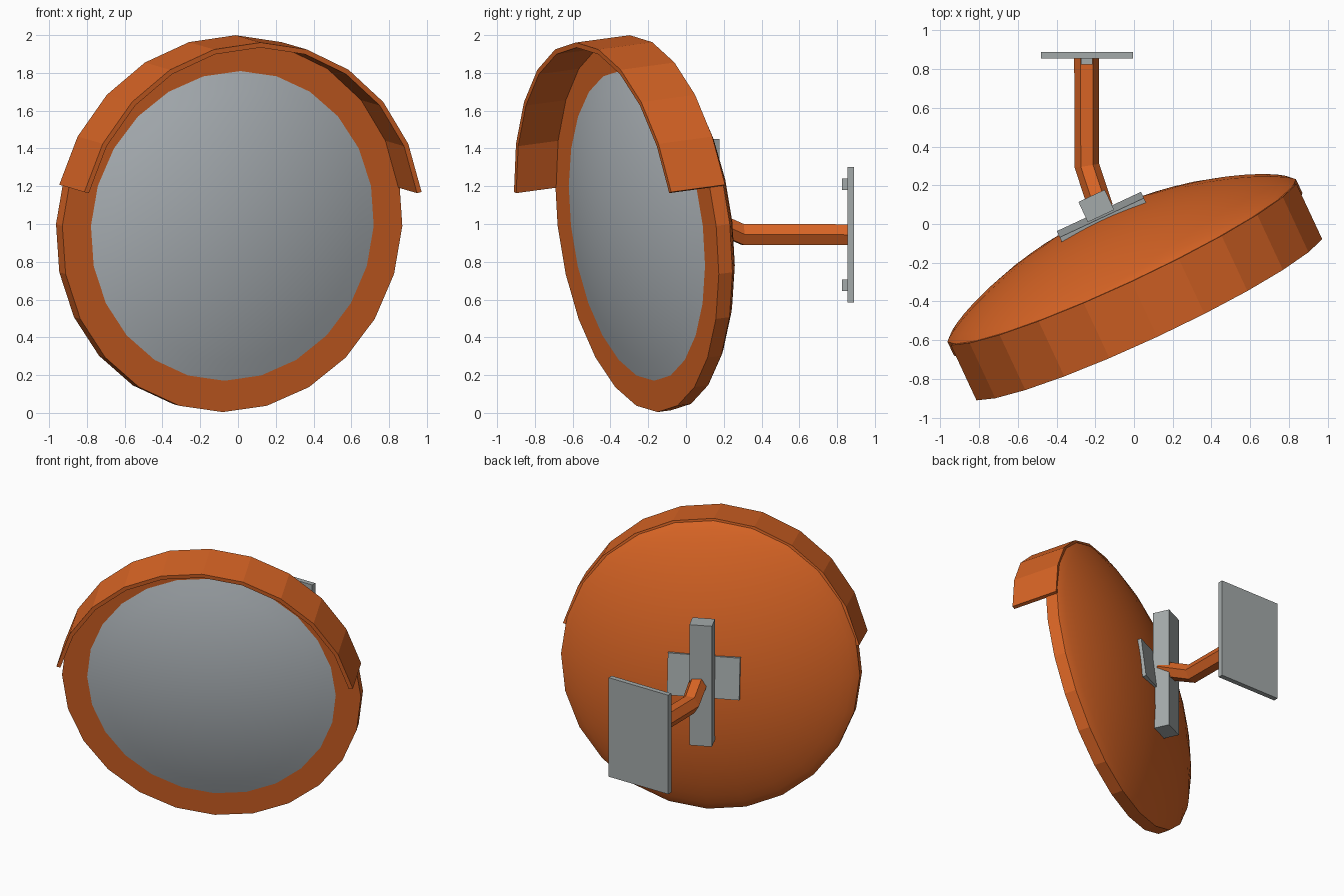
import bpy, bmesh, math
from mathutils import Matrix, Vector

if "Cube" in bpy.data.objects:
    bpy.data.objects.remove(bpy.data.objects["Cube"])


def mat(name, rgb):
    m = bpy.data.materials.new(name)
    m.diffuse_color = (*rgb, 1)
    m.use_nodes = True
    m.node_tree.nodes["Principled BSDF"].inputs["Base Color"].default_value = m.diffuse_color
    return m


ORANGE = mat("orange paint", (0.68, 0.127, 0.018))
MIRROR = mat("mirror silver", (0.47, 0.51, 0.54))
STEEL = mat("grey steel", (0.37, 0.40, 0.40))

# Head frame: local x = across, y = towards the back, z = up; turned 25 and tipped 7 degrees
YAW, TILT = math.radians(25), math.radians(7)
CENTRE = Vector((-0.03, -0.26, 0.99))
TURN = Matrix.Rotation(YAW, 4, 'Z')
HEAD = Matrix.Translation(CENTRE) @ TURN @ Matrix.Rotation(TILT, 4, 'X')


def finish(name, bm, material, matrix=Matrix(), smooth=False):
    bmesh.ops.recalc_face_normals(bm, faces=bm.faces)
    me = bpy.data.meshes.new(name)
    bm.to_mesh(me)
    bm.free()
    me.materials.append(material)
    for p in me.polygons:
        p.use_smooth = smooth
    ob = bpy.data.objects.new(name, me)
    bpy.context.collection.objects.link(ob)
    ob.matrix_world = matrix
    return ob


def skin(bm, rings, closed=True):
    """Bridge rows of vertices that have equal counts."""
    n = len(rings[0])
    for a, b in zip(rings, rings[1:]):
        for i in range(n if closed else n - 1):
            j = (i + 1) % n
            bm.faces.new((a[i], a[j], b[j], b[i]))


def lathe(name, profile, material, smooth=False, segs=24):
    """Turn (radius, depth) points round the head's depth axis."""
    bm = bmesh.new()
    rings = []
    for r, d in profile:
        rings.append([bm.verts.new((r * math.cos(k * math.tau / segs), d,
                                    r * math.sin(k * math.tau / segs))) for k in range(segs)])
    skin(bm, rings)
    bmesh.ops.remove_doubles(bm, verts=bm.verts, dist=1e-5)
    return finish(name, bm, material, HEAD, smooth)


def box(name, size, centre, material, matrix=Matrix()):
    bm = bmesh.new()
    bmesh.ops.create_cube(bm, size=1)
    bmesh.ops.scale(bm, vec=size, verts=bm.verts)
    bmesh.ops.translate(bm, vec=centre, verts=bm.verts)
    return finish(name, bm, material, matrix)


# Mirror face, ring and domed back shell
R, RM = 0.993, 0.826
lathe("mirror_face", [(RM * k / 8, -0.12 * (1 - (k / 8) ** 2)) for k in range(9)], MIRROR, True)
lathe("mirror_ring", [(RM, 0), (R, 0), (R, 0.08)], ORANGE)
radii = [math.sin(k / 10 * math.pi / 2) for k in range(11)]
lathe("back_shell", [(R * q, 0.08 + 0.255 * max(0, 1 - q * q) ** 0.85) for q in radii], ORANGE, True)

# Hood: curved band over the top of the ring
bm = bmesh.new()
rows = []
for k in range(11):
    a = math.radians(12 + 15.6 * k)
    rows.append([bm.verts.new((r * math.cos(a), d, r * math.sin(a)))
                 for r, d in ((1.007, 0.082), (1.007, -0.235), (0.98, -0.235), (0.98, 0.082))])
skin(bm, rows)
bm.faces.new(rows[0])
bm.faces.new(rows[-1])
finish("hood", bm, ORANGE, HEAD)

# Bracket behind the shell: tipped cross plate and upright bar
box("cross_plate", (0.48, 0.042, 0.29), (0, 0.322, 0), STEEL, HEAD)
box("upright_bar", (0.15, 0.115, 0.87), (0, 0.39, 0.025), STEEL, Matrix.Translation(CENTRE) @ TURN)

# Bent six-sided arm
bm = bmesh.new()
path = [((-0.245, 0.86, 0.943), 0), ((-0.243, 0.30, 0.945), 0.17), ((-0.17, 0.08, 1.04), 0.34)]
rings = []
for p, turn in path:
    ring = []
    for k in range(6):
        a = k * math.tau / 6
        off = Matrix.Rotation(turn, 3, 'Z') @ Vector((0.064 * math.cos(a), 0, 0.064 * math.sin(a)))
        ring.append(bm.verts.new(Vector(p) + off))
    rings.append(ring)
skin(bm, rings)
bm.faces.new(rings[0])
bm.faces.new(rings[-1])
finish("arm", bm, ORANGE)

# Wall plate with two bolts
box("wall_plate", (0.475, 0.035, 0.715), (-0.243, 0.872, 0.943), STEEL)
for s, label in ((1, "upper"), (-1, "lower")):
    box(label + "_bolt", (0.06, 0.04, 0.06), (-0.245, 0.845, 0.943 + s * 0.267), STEEL)
